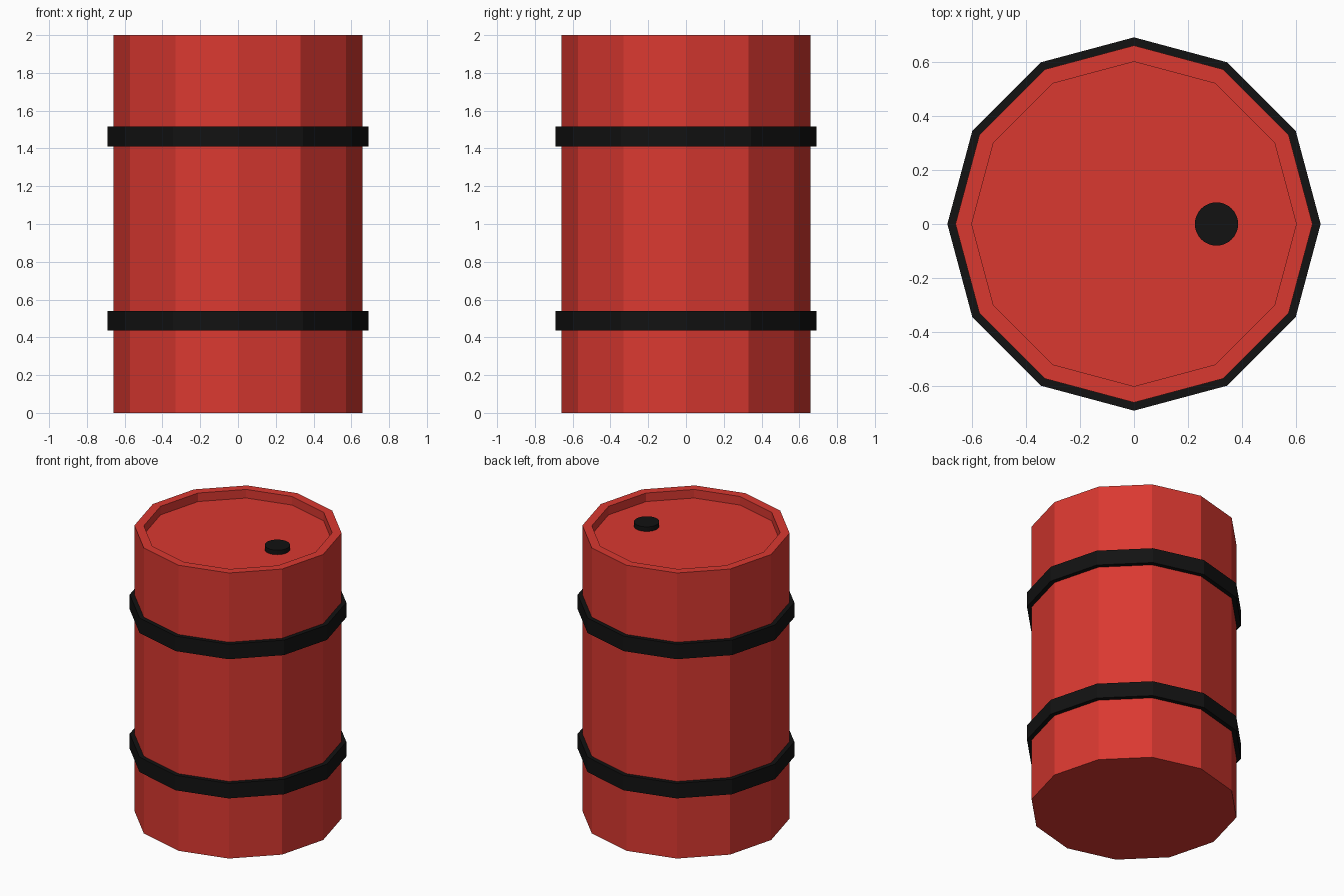
import bpy, bmesh, math

if "Cube" in bpy.data.objects:
    bpy.data.objects.remove(bpy.data.objects["Cube"])


def material(name, rgb):
    m = bpy.data.materials.new(name)
    m.diffuse_color = (*rgb, 1)
    m.use_nodes = True
    m.node_tree.nodes["Principled BSDF"].inputs["Base Color"].default_value = m.diffuse_color
    return m


red = material("red_paint", (0.7, 0.04, 0.03))
black = material("black_rubber", (0.006, 0.006, 0.006))


def lathe(name, profile, sides, mat, centre=(0, 0), closed=False):
    """Spin an (r, z) profile, listed bottom to top on the outside, into flat facets.
    Open profiles get flat n-gon end caps; closed ones make a ring."""
    bm = bmesh.new()
    rings = [[bm.verts.new((centre[0] + r * math.cos(2 * math.pi * i / sides),
                            centre[1] + r * math.sin(2 * math.pi * i / sides), z))
              for i in range(sides)] for r, z in profile]
    pairs = list(zip(rings, rings[1:]))
    if closed:
        pairs.append((rings[-1], rings[0]))
    else:
        bm.faces.new(rings[0][::-1])
        bm.faces.new(rings[-1])
    for a, b in pairs:
        for i in range(sides):
            j = (i + 1) % sides
            bm.faces.new((a[i], a[j], b[j], b[i]))
    bmesh.ops.recalc_face_normals(bm, faces=bm.faces)
    mesh = bpy.data.meshes.new(name)
    bm.to_mesh(mesh)
    bm.free()
    mesh.materials.append(mat)
    obj = bpy.data.objects.new(name, mesh)
    bpy.context.collection.objects.link(obj)
    return obj


# Drum body with recessed lid
lathe("barrel_body", [(0.66, 0), (0.66, 2), (0.60, 2), (0.60, 1.94)], 12, red)

# Two hoops around the body
for name, z0, z1 in (("lower_hoop", 0.435, 0.54), ("upper_hoop", 1.41, 1.515)):
    lathe(name, [(0.655, z0), (0.69, z0), (0.69, z1), (0.655, z1)], 12, black, closed=True)

# Filler cap on the lid
lathe("filler_cap", [(0.08, 1.935), (0.08, 1.972)], 32, black, centre=(0.305, 0))
